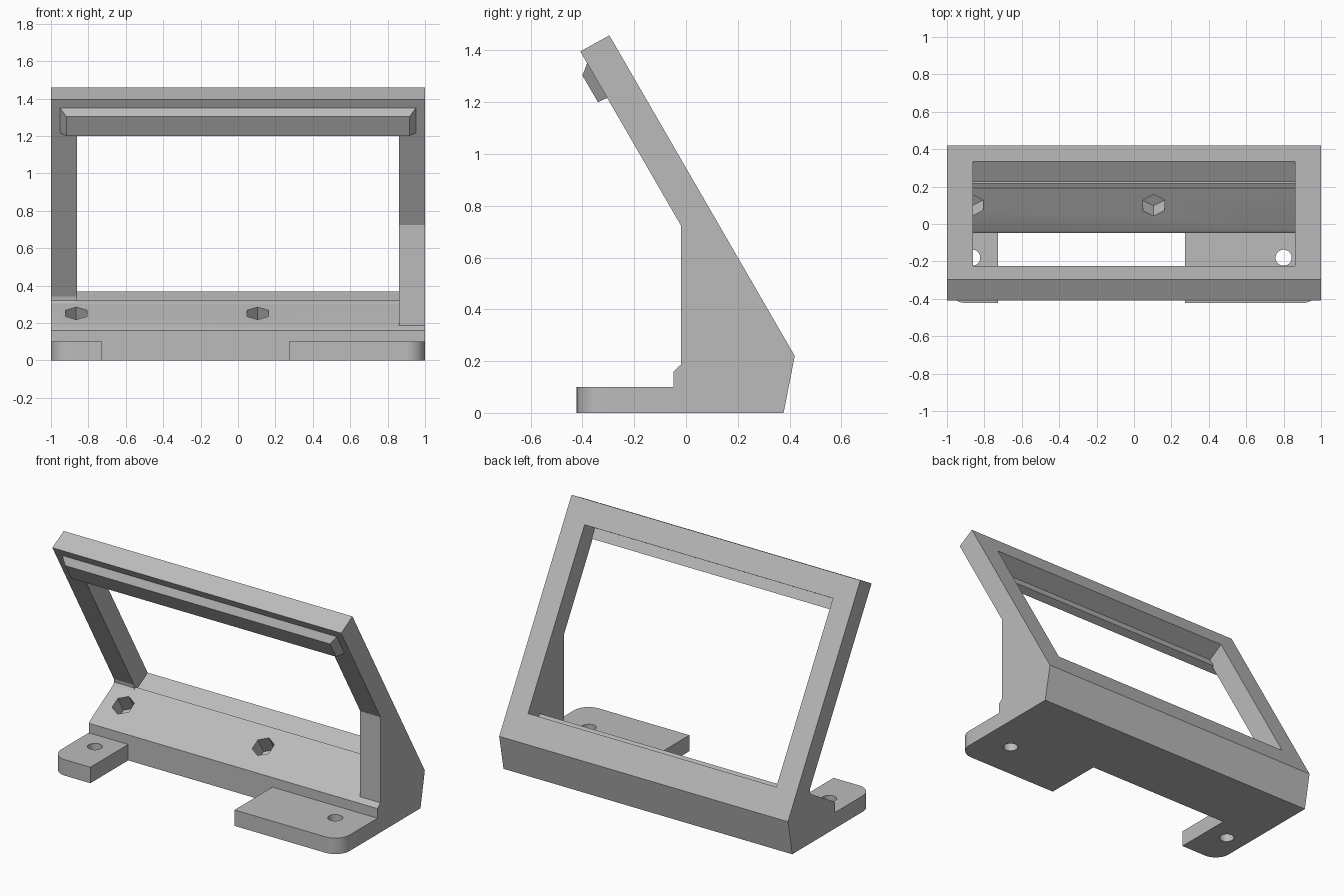
import bpy, bmesh, math
from mathutils import Matrix, Vector

cube = bpy.data.objects.get("Cube")
if cube:
    bpy.data.objects.remove(cube, do_unlink=True)

grey = bpy.data.materials.new("plain grey")
grey.use_nodes = True
grey.diffuse_color = (0.5, 0.5, 0.5, 1)
grey.node_tree.nodes["Principled BSDF"].inputs["Base Color"].default_value = (0.5, 0.5, 0.5, 1)


def finish(name, bm):
    bmesh.ops.recalc_face_normals(bm, faces=bm.faces[:])
    mesh = bpy.data.meshes.new(name)
    bm.to_mesh(mesh)
    bm.free()
    mesh.materials.append(grey)
    obj = bpy.data.objects.new(name, mesh)
    bpy.context.collection.objects.link(obj)
    return obj


def extrude(name, points, offset):
    """Solid made by moving a closed outline along an offset."""
    bm = bmesh.new()
    face = bm.faces.new([bm.verts.new(p) for p in points])
    moved = bmesh.ops.extrude_face_region(bm, geom=[face])["geom"]
    verts = [v for v in moved if isinstance(v, bmesh.types.BMVert)]
    bmesh.ops.translate(bm, verts=verts, vec=offset)
    return finish(name, bm)


def side_extrude(name, profile, x0, x1):
    return extrude(name, [(x0, y, z) for y, z in profile], (x1 - x0, 0, 0))


def prism(name, sides, radius, depth, matrix):
    bm = bmesh.new()
    bmesh.ops.create_cone(bm, cap_ends=True, segments=sides, radius1=radius,
                          radius2=radius, depth=depth, matrix=matrix)
    return finish(name, bm)


def combine(target, tool, operation):
    mod = target.modifiers.new(operation.lower(), "BOOLEAN")
    mod.operation, mod.solver, mod.object = operation, "EXACT", tool
    bpy.context.view_layer.objects.active = target
    bpy.ops.object.modifier_apply(modifier=mod.name)
    bpy.data.objects.remove(tool, do_unlink=True)


# Leaning frame and base, one profile across the full width
stand = side_extrude("leaning_frame_stand", [
    (-0.048, 0), (0.377, 0), (0.42, 0.22), (-0.296, 1.458), (-0.408, 1.396),
    (0.201, 0.342), (0.204, 0.321), (0.191, 0.305), (-0.035, 0.173), (-0.048, 0.16)], -1, 1)

# Window opening with a small step at its lower lip
window = side_extrude("window_cutter", [
    (0.427, 0.421), (0.227, 0.306), (0.217, 0.322), (0.15, 0.283),
    (-0.5, 1.173), (-0.335, 1.272), (-0.1, 1.407)], -0.86, 0.86)
combine(stand, window, "DIFFERENCE")

# Upright gusset on the left side only
gusset = side_extrude("gusset", [
    (-0.02, 0.723), (0.03, 0.723), (0.25, 0.35), (0.1, 0.16),
    (-0.048, 0.16), (-0.02, 0.186)], 0.86, 1)
combine(stand, gusset, "UNION")

# Feet with a rounded outer corner and a screw hole
for side, inner, hole_x in ((1, 0.272, 0.8), (-1, 0.727, -0.865)):
    r = 0.1
    outline = [(side * inner, 0.02, 0), (side * inner, -0.422, 0)]
    for i in range(13):
        a = math.pi / 2 * i / 12
        outline.append((side * (1 - r + r * math.sin(a)), -0.422 + r - r * math.cos(a), 0))
    outline.append((side, 0.02, 0))
    combine(stand, extrude("foot", outline, (0, 0, 0.1)), "UNION")
    hole = prism("hole_cutter", 32, 0.043, 0.4, Matrix.Translation((hole_x, -0.18, 0)))
    combine(stand, hole, "DIFFERENCE")

# Hexagonal nut recesses in the sloping base
for x in (-0.865, 0.105):
    tilt = Matrix.Rotation(math.radians(30), 4, "X") @ Matrix.Rotation(math.radians(90), 4, "Z")
    # find a corner-up orientation across the slope
    recess = prism("nut_cutter", 6, 0.066, 0.22, Matrix.Translation((x, 0.1, 0.252)) @ tilt)
    tips = [v.co.x for v in recess.data.vertices]
    if max(tips) - min(tips) > 0.12:
        recess.data.transform(Matrix.Translation((x, 0.1, 0.252)) @ tilt
                              @ Matrix.Rotation(math.radians(30), 4, "Z")
                              @ tilt.inverted() @ Matrix.Translation((-x, -0.1, -0.252)))
    combine(stand, recess, "DIFFERENCE")

# Bevelled retaining bar on the front of the upper rail
bm = bmesh.new()
rings = []
for y, z, half in ((-0.377, 1.363, 0.96), (-0.295, 1.221, 0.96),
                   (-0.34, 1.2, 0.917), (-0.4, 1.303, 0.917)):
    rings.append([bm.verts.new((s * half, y, z)) for s in (-1, 1)])
for a, b in zip(rings, rings[1:] + rings[:1]):
    bm.faces.new((a[0], a[1], b[1], b[0]))
for k in (0, 1):
    bm.faces.new([ring[k] for ring in rings])
finish("retaining_bar", bm)

# Smooth the rounded corners and holes, keep the edges sharp
bpy.ops.object.select_all(action="DESELECT")
stand.select_set(True)
bpy.context.view_layer.objects.active = stand
bpy.ops.object.shade_smooth_by_angle(angle=math.radians(20))
